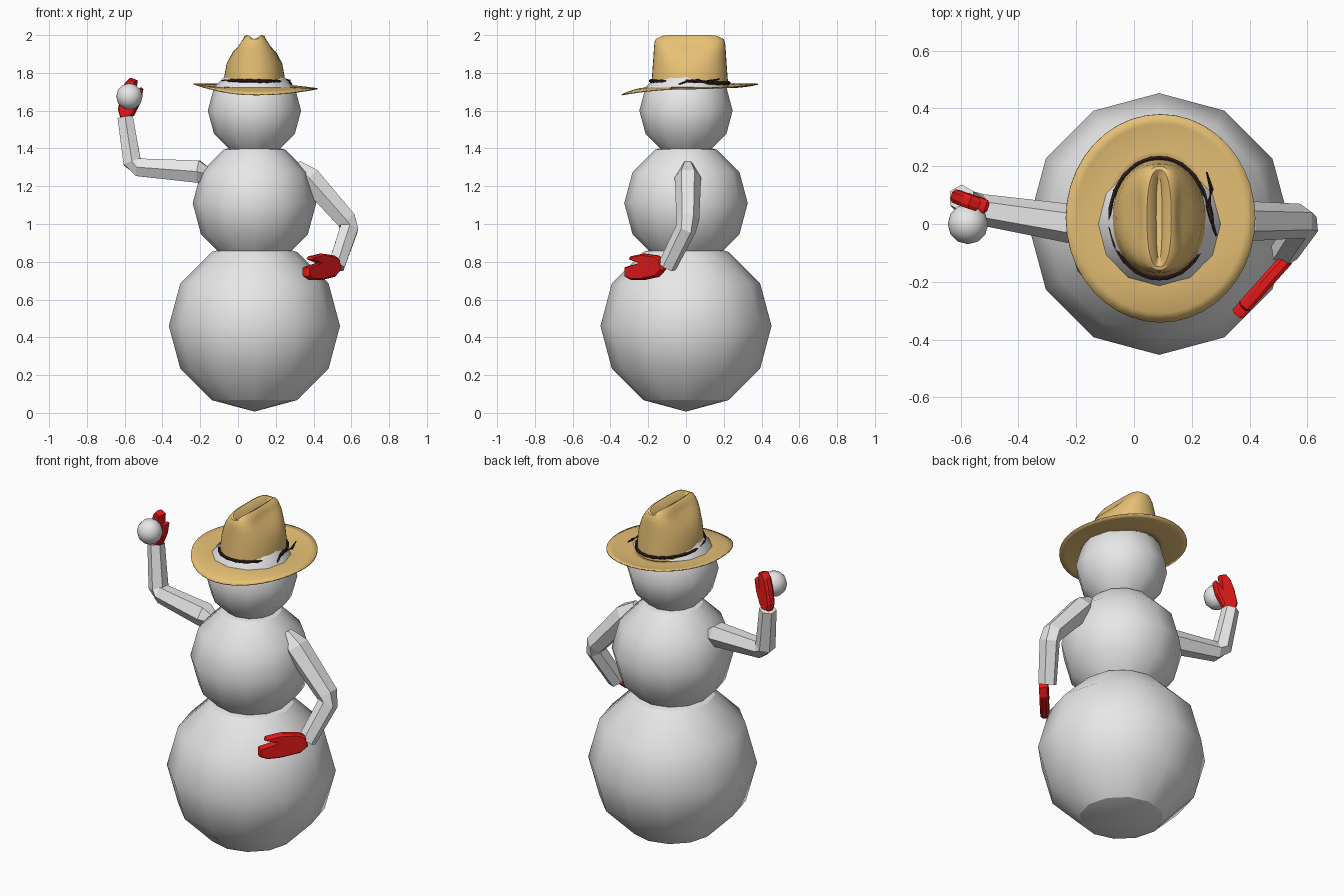
import bpy, bmesh, math
from mathutils import Vector

if "Cube" in bpy.data.objects:
    bpy.data.objects.remove(bpy.data.objects["Cube"])


def material(name, rgb):
    m = bpy.data.materials.new(name)
    m.use_nodes = True
    m.diffuse_color = (*rgb, 1)
    m.node_tree.nodes["Principled BSDF"].inputs["Base Color"].default_value = (*rgb, 1)
    return m


SNOW = material("snow white", (0.8, 0.8, 0.8))
STRAW = material("straw tan", (0.80, 0.53, 0.18))
RED = material("glove red", (0.8, 0.01, 0.01))
DARK = material("band dark brown", (0.03, 0.012, 0.012))


def finish(name, bm, mat, smooth=None):
    bmesh.ops.recalc_face_normals(bm, faces=bm.faces)
    me = bpy.data.meshes.new(name)
    bm.to_mesh(me)
    bm.free()
    me.materials.append(mat)
    ob = bpy.data.objects.new(name, me)
    bpy.context.collection.objects.link(ob)
    if smooth:
        bpy.ops.object.select_all(action="DESELECT")
        ob.select_set(True)
        bpy.context.view_layer.objects.active = ob
        bpy.ops.object.shade_smooth_by_angle(angle=math.radians(smooth))
    return ob


def loft(name, rings, mat, smooth=None, caps=(True, True), closed=False):
    """Skin a list of equally sized rings of points."""
    bm = bmesh.new()
    loops = [[bm.verts.new(p) for p in ring] for ring in rings]
    n = len(loops[0])
    pairs = list(zip(loops, loops[1:])) + ([(loops[-1], loops[0])] if closed else [])
    for a, b in pairs:
        for i in range(n):
            j = (i + 1) % n
            bm.faces.new((a[i], a[j], b[j], b[i]))
    for cap, loop in zip(caps, (loops[0], loops[-1])):
        if cap and not closed:
            bm.faces.new(loop)
    return finish(name, bm, mat, smooth)


def tube(name, path, radii, mat, sides=6, closed=False, smooth=None):
    """Sweep a regular polygon along a path."""
    pts = [Vector(p) for p in path]
    n, rings = len(pts), []
    for i, p in enumerate(pts):
        if closed:
            d = pts[(i + 1) % n] - pts[i - 1]
        else:
            d = pts[min(i + 1, n - 1)] - pts[max(i - 1, 0)]
        d.normalize()
        ref = Vector((0, 0, 1)) if closed else Vector((0, 1, 0))
        u = (ref - d * ref.dot(d)).normalized()
        v = d.cross(u)
        angles = [math.tau * k / sides for k in range(sides)]
        rings.append([p + (u * math.cos(a) + v * math.sin(a)) * radii[i] for a in angles])
    return loft(name, rings, mat, smooth, closed=closed)


def ball(name, centre, radius, smooth):
    bm = bmesh.new()
    bmesh.ops.create_uvsphere(bm, u_segments=12, v_segments=6, radius=radius)
    bmesh.ops.translate(bm, verts=bm.verts, vec=centre)
    return finish(name, bm, SNOW, smooth)


# Snow body
AX = 0.087
ball("lower_body", (AX, 0, 0.46), 0.453, 29.5)
ball("middle_body", (AX, 0, 1.11), 0.327, 29.5)
ball("head", (AX, 0, 1.6), 0.247, 29.5)
ball("snowball", (-0.575, 0, 1.675), 0.07, 31)

# Arms, bent at a blunt elbow
tube("left_arm", [(0.31, 0.01, 1.315), (0.375, 0.01, 1.245), (0.575, 0.01, 1.02),
                  (0.588, 0, 0.975), (0.52, -0.1, 0.775)],
     (0.03, 0.07, 0.06, 0.055, 0.05), SNOW)
tube("right_arm", [(-0.15, 0, 1.26), (-0.21, 0, 1.277), (-0.53, 0.05, 1.3),
                   (-0.56, 0.06, 1.325), (-0.597, 0.09, 1.565)],
     (0.035, 0.068, 0.054, 0.054, 0.047), SNOW)

# Mitten outline: along the hand, then towards the thumb
MITTEN = [(0, -0.03), (0.05, -0.055), (0.155, -0.05), (0.23, -0.035), (0.27, -0.006),
          (0.26, 0.042), (0.155, 0.042), (0.22, 0.075), (0.21, 0.09), (0.12, 0.085),
          (0.03, 0.056), (0, 0.03)]


def mitten(name, wrist, tip, thumb, scale):
    w, u = Vector(wrist), (Vector(tip) - Vector(wrist)).normalized()
    v = Vector(thumb)
    v = (v - u * v.dot(u)).normalized()
    n = u.cross(v)
    bm = bmesh.new()
    base = bm.faces.new([bm.verts.new(w + (u * a + v * b) * scale - n * 0.012) for a, b in MITTEN])
    top = bmesh.ops.extrude_face_region(bm, geom=[base], use_keep_orig=True)["geom"]
    bmesh.ops.translate(bm, vec=n * 0.024, verts=[g for g in top if isinstance(g, bmesh.types.BMVert)])
    bmesh.ops.recalc_face_normals(bm, faces=bm.faces)
    caps = [f for f in bm.faces if len(f.verts) == len(MITTEN)]
    bmesh.ops.inset_individual(bm, faces=caps, thickness=0.009, depth=0.012)
    finish(name, bm, RED)


mitten("left_mitten", (0.53, -0.12, 0.785), (0.36, -0.31, 0.73), (0, 0, 1), 1.0)
mitten("right_mitten", (-0.597, 0.09, 1.56), (-0.565, 0.075, 1.77), (0.93, -0.3, 0), 0.8)

# Hat
CY, STEPS = 0.02, 40
TURN = [math.tau * k / STEPS for k in range(STEPS)]


def signed_pow(x, e):
    return math.copysign(abs(x) ** e, x)


def crown_ring(z, rx, ry, boxy, pinch, dip):
    ring = []
    for t in TURN:
        c, s = math.cos(t), math.sin(t)
        x = rx * signed_pow(c, boxy) * (1 - pinch * abs(c) ** 6)
        ring.append((AX + x, CY + ry * signed_pow(s, boxy), z - dip * abs(s) ** 8))
    return ring


# Crown with pinched sides and a long centre crease
loft("hat_crown", [crown_ring(*r) for r in (
    (1.722, 0.165, 0.205, 1, 0, 0), (1.78, 0.16, 0.2, 0.95, 0, 0),
    (1.85, 0.147, 0.195, 0.9, 0, 0), (1.91, 0.125, 0.191, 0.85, 0.08, 0),
    (1.94, 0.108, 0.189, 0.8, 0.25, 0), (1.97, 0.083, 0.186, 0.8, 0.25, 0.005),
    (1.993, 0.06, 0.18, 0.8, 0.1, 0.015), (2.0, 0.042, 0.168, 0.8, 0, 0.02),
    (1.99, 0.026, 0.158, 0.8, 0, 0.016), (1.962, 0.01, 0.14, 0.8, 0, 0))],
     STRAW, 40, caps=(False, True))


# Brim dipping at the front and rising at the back and one side
def brim_ring(f):
    ring = []
    for t in TURN:
        c, s = math.cos(t), math.sin(t)
        lift = (-0.038 if s < 0 else 0.018) * s * s + (-0.006 if c > 0 else 0.02) * c * c
        rx, ry = 0.16 + 0.168 * f, 0.2 + 0.16 * f
        ring.append((AX + 0.005 * f + rx * c, CY + ry * s, 1.722 + lift * f * f))
    return ring


brim = loft("hat_brim", [brim_ring(k / 5) for k in range(6)], STRAW, 40, caps=(False, False))
thick = brim.modifiers.new("thickness", "SOLIDIFY")
thick.thickness = 0.006
thick.offset = 0

# Braided band and its loose ends
tube("hat_band", [(AX + 0.169 * math.cos(t), CY + 0.208 * math.sin(t), 1.752 + 0.006 * math.cos(t + 2))
                  for t in TURN], [0.008 + 0.002 * (k % 2) for k in range(STEPS)], DARK, closed=True)
for i, end in enumerate([(0.252, 0.18, 1.768), (0.285, -0.04, 1.74), (0.275, 0.0, 1.762)]):
    tube(f"band_end_{i + 1}", [(0.258, 0.06, 1.758), (0.268, (0.06 + end[1]) / 2, 1.755), end],
         (0.011, 0.008, 0.003), DARK, sides=5)
